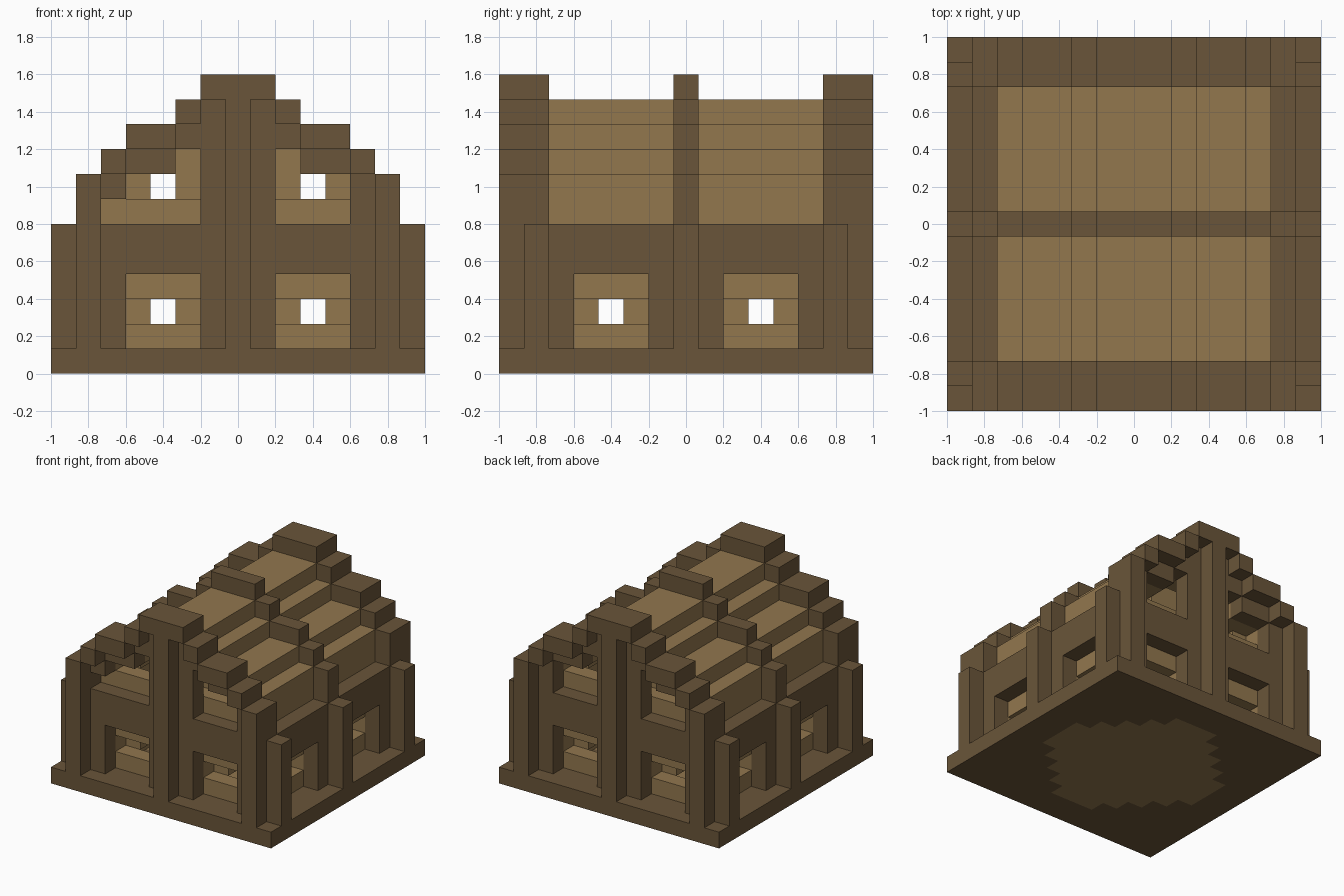
import bpy
import bmesh
from itertools import product
from mathutils import Vector

cube = bpy.data.objects.get("Cube")
if cube:
    bpy.data.objects.remove(cube, do_unlink=True)

U = 2 / 15  # one block


def material(name, rgb):
    m = bpy.data.materials.new(name)
    m.use_nodes = True
    m.diffuse_color = (*rgb, 1)
    m.node_tree.nodes["Principled BSDF"].inputs["Base Color"].default_value = (*rgb, 1)
    return m


DARK = material("dark_timber", (0.144, 0.091, 0.041))
LIGHT = material("light_planks", (0.287, 0.184, 0.076))


def finish(name, bm, *mats):
    mesh = bpy.data.meshes.new(name)
    bm.to_mesh(mesh)
    bm.free()
    for m in mats:
        mesh.materials.append(m)
    obj = bpy.data.objects.new(name, mesh)
    bpy.context.collection.objects.link(obj)
    return obj


def spans(lo, hi):
    """Block lines counted from the middle; a span from 0 crosses the centre."""
    a, b = lo - 0.5, hi - 0.5
    return [(-b, b)] if lo == 0 else [(a, b), (-b, -a)]


def part(name, mat, boxes, keep=lambda x, y: True):
    """Blocks (x, x, y, y, z, z), mirrored to both sides and both ends."""
    bm = bmesh.new()
    for x0, x1, y0, y1, z0, z1 in boxes:
        for xs, ys in product(spans(x0, x1), spans(y0, y1)):
            if not keep(sum(xs), sum(ys)):
                continue
            size = Vector((xs[1] - xs[0], ys[1] - ys[0], z1 - z0))
            mid = Vector((sum(xs) / 2, sum(ys) / 2, (z0 + z1) / 2))
            made = bmesh.ops.create_cube(bm, size=1)["verts"]
            for v in made:
                v.co = Vector(c * s + m for c, s, m in zip(v.co, size, mid)) * U
    return finish(name, bm, mat)


def turned(boxes):
    return [(y0, y1, x0, x1, z0, z1) for x0, x1, y0, y1, z0, z1 in boxes]


# Base slab with a rounded patch of planks in the middle
bm = bmesh.new()
bmesh.ops.create_grid(bm, x_segments=15, y_segments=15, size=1)
for f in bm.faces:
    c = f.calc_center_median() / U
    a, b = abs(c.x), abs(c.y)
    f.material_index = int(a + b < 6.5 and max(a, b) < 5.5)
ext = bmesh.ops.extrude_face_region(bm, geom=bm.faces[:], use_keep_orig=True)
top = [g for g in ext["geom"] if isinstance(g, bmesh.types.BMVert)]
bmesh.ops.translate(bm, verts=top, vec=(0, 0, U))
for f in bm.faces:
    if abs(f.normal.z) < 0.5 or max(abs(v.co.x) for v in f.verts) > 0.99:
        f.material_index = 0
bmesh.ops.recalc_face_normals(bm, faces=bm.faces[:])
finish("base_slab", bm, DARK, LIGHT)

# Outer timber walls
part("gable_walls", DARK, [
    (0, 2, 6, 7, 1, 11),
    (2, 5, 6, 7, 4, 6),
    (2, 3, 6, 7, 9, 10),
    (3, 5, 6, 7, 8, 9),
    (5, 6, 6, 7, 1, 6),
    (5, 6, 6, 7, 7, 8),
    (6, 7, 6, 7, 1, 8),
])
part("gable_infill_blocks", DARK, [(5, 6, 6, 7, 6, 7)],
     keep=lambda x, y: x > 0 or y > 0)
part("side_walls", DARK, [
    (6, 7, 0, 2, 1, 6),
    (6, 7, 2, 5, 4, 6),
    (6, 7, 5, 6, 1, 6),
])

# Posts standing proud of the walls
part("gable_posts", DARK, [(0, 1, 7, 8, 1, 11), (6, 7, 7, 8, 1, 8)])
part("side_posts", DARK, [(7, 8, 0, 1, 1, 6), (7, 8, 6, 7, 1, 6)])

# Inner plank walls: a sill, a header, piers, and a set-back row with a hole
inner = [
    (0, 6, 5, 6, 1, 2),
    (0, 6, 5, 6, 3, 6),
    (0, 2, 5, 6, 2, 3),
    (5, 6, 5, 6, 2, 3),
    (0, 3, 4, 5, 2, 3),
    (4, 5, 4, 5, 2, 3),
]
part("inner_gable_walls", LIGHT, inner)
part("inner_side_walls", LIGHT, turned(inner))
part("attic_walls", LIGHT, [
    (0, 6, 5, 6, 6, 7),
    (0, 3, 4, 5, 7, 9),
    (4, 5, 4, 5, 7, 8),
])

# Stepped roof: planks one block below the timber ribs
steps = [(0, 2, 11), (2, 3, 10), (3, 5, 9), (5, 6, 8)]
part("roof_planks", LIGHT,
     [(a, b, 0, 6, z - 1 - (a == 5), z) for a, b, z in steps])
part("gable_roof_trim", DARK, [(a, b, 6, 8, z, z + 1) for a, b, z in steps])
part("middle_roof_rib", DARK,
     [(a, b, 0, 1, z, z + 1) for a, b, z in steps] + [(6, 7, 0, 1, 6, 8)])
